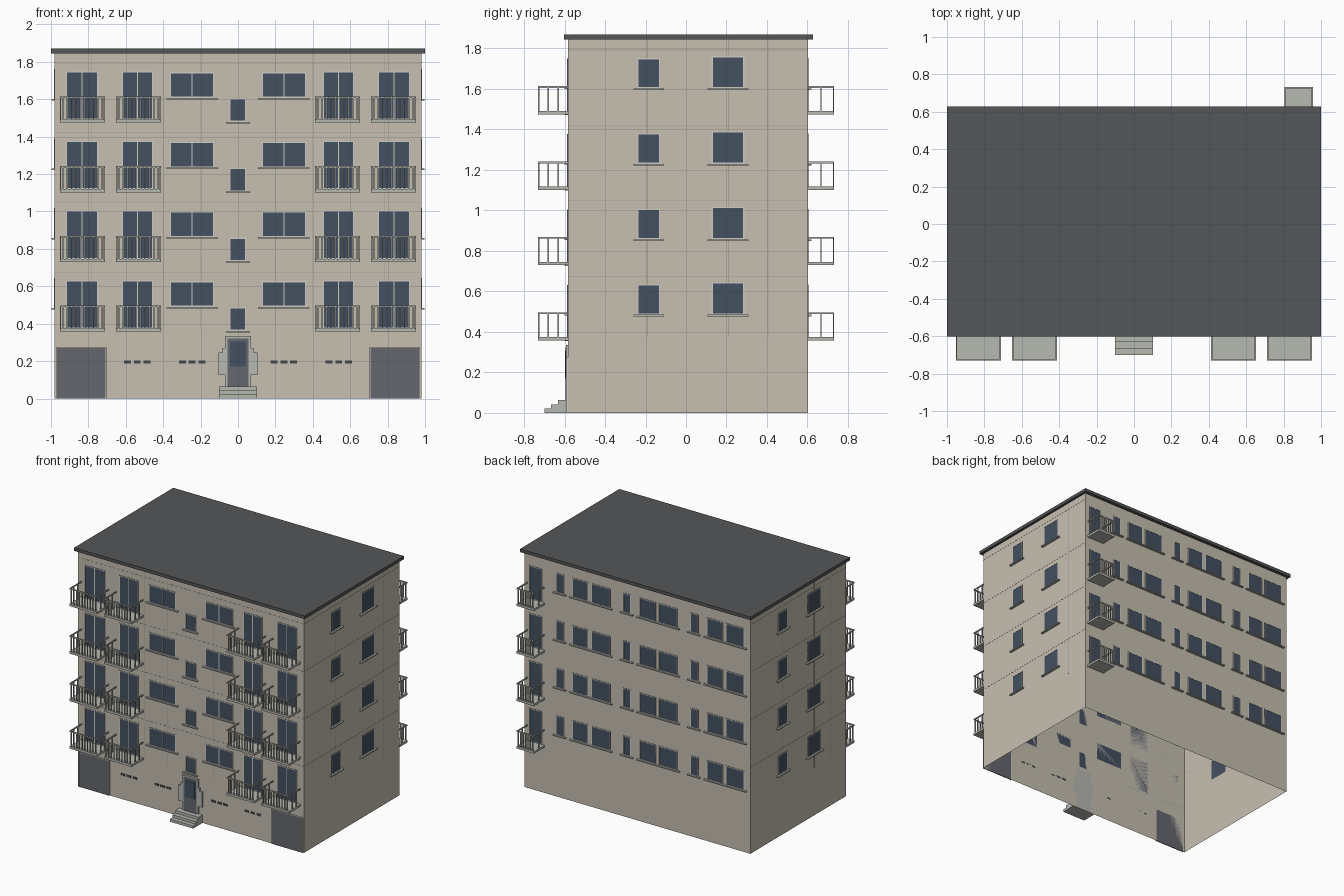
import bpy, bmesh
from mathutils import Vector

if "Cube" in bpy.data.objects:
    bpy.data.objects.remove(bpy.data.objects["Cube"])

X, YF, YB = 0.98, -0.583, 0.602      # wall planes
WALL_TOP, PERIOD, FLOORS = 1.846, 0.3725, 4


def material(name, r, g, b):
    m = bpy.data.materials.new(name)
    m.diffuse_color = (r, g, b, 1)
    m.use_nodes = True
    m.node_tree.nodes["Principled BSDF"].inputs["Base Color"].default_value = m.diffuse_color
    return m


WALL = material("plaster", 0.57, 0.52, 0.44)
SEAM = material("seam", 0.40, 0.37, 0.32)
ROOF = material("roof_grey", 0.09, 0.092, 0.097)
GLASS = material("glass", 0.058, 0.08, 0.115)
FRAME = material("frame_light", 0.62, 0.61, 0.57)
STONE = material("concrete", 0.47, 0.48, 0.44)
METAL = material("garage_grey", 0.13, 0.137, 0.155)
DARK = material("vent_dark", 0.06, 0.065, 0.07)


def finish(name, bm, mat):
    bmesh.ops.recalc_face_normals(bm, faces=bm.faces)
    me = bpy.data.meshes.new(name)
    bm.to_mesh(me)
    bm.free()
    me.materials.append(mat)
    ob = bpy.data.objects.new(name, me)
    bpy.context.collection.objects.link(ob)
    return ob


def boxes(name, items, mat):
    """One object made of boxes given as two opposite corners."""
    bm = bmesh.new()
    for lo, hi in items:
        a, b = Vector(lo), Vector(hi)
        size, mid = b - a, (a + b) / 2
        for v in bmesh.ops.create_cube(bm, size=1)["verts"]:
            v.co = Vector(p * q for p, q in zip(v.co, size)) + mid
    return finish(name, bm, mat)


def on_wall(side, u0, u1, z0, z1, d0, d1):
    """Box on a wall: u runs along the wall, d outwards from it."""
    if side == "front":
        c = (u0, YF - d1, z0), (u1, YF - d0, z1)
    elif side == "back":
        c = (u0, YB + d0, z0), (u1, YB + d1, z1)
    elif side == "right":
        c = (X + d0, u0, z0), (X + d1, u1, z1)
    else:
        c = (-X - d1, u0, z0), (-X - d0, u1, z1)
    return c


# Walls: a shell open at the bottom, and the flat roof slab
bm = bmesh.new()
for v in bmesh.ops.create_cube(bm, size=1)["verts"]:
    v.co = Vector((v.co.x * 2 * X, v.co.y * (YB - YF) + (YB + YF) / 2,
                   (v.co.z + 0.5) * WALL_TOP))
bm.faces.ensure_lookup_table()
bottom = [f for f in bm.faces if f.calc_center_median().z < 0.01]
bmesh.ops.delete(bm, geom=bottom, context="FACES")
finish("walls", bm, WALL)
boxes("roof", [((-1, -0.602, 1.845), (1, 0.627, 1.87))], ROOF)

# Panel seams on the front and both ends
seams = []
for side, lo, hi, posts in (("front", -X, X, (-0.785, -0.4, -0.2, 0.2, 0.4, 0.785)),
                            ("right", YF, YB, (-0.19, 0.21, 0.405)),
                            ("left", YF, YB, (0.21, -0.19, -0.385))):
    for u in posts:
        seams.append(on_wall(side, u - 0.0015, u + 0.0015, 0.375, WALL_TOP, 0, 0.001))
    for k in range(FLOORS):
        z = 0.675 + k * PERIOD
        seams.append(on_wall(side, lo, hi, z - 0.0015, z + 0.0015, 0, 0.001))
boxes("panel_seams", seams, SEAM)

glass, frames, sills, slabs, rails = [], [], [], [], []


def window(side, u0, u1, z0, z1, panes=1, sill=True):
    w = 0.006
    glass.append(on_wall(side, u0, u1, z0, z1, 0, 0.002))
    for i in range(panes + 1):
        u = u0 + (u1 - u0 - w) * i / panes
        frames.append(on_wall(side, u, u + w, z0, z1, 0, 0.004))
    for z in (z0, z1 - w):
        frames.append(on_wall(side, u0, u1, z, z + w, 0, 0.004))
    if sill:
        sills.append(on_wall(side, u0 - 0.02, u1 + 0.02, z0 - 0.008, z0, 0, 0.017))


def balcony(side, u0, u1, z, depth, front_bars, side_bars):
    t, base, top = 0.007, z + 0.017, z + 0.14
    slabs.append(on_wall(side, u0, u1, z, base, 0, depth))
    # hand rail on three sides
    rails.append(on_wall(side, u0, u1, top - 0.009, top, depth - t, depth))
    for u in (u0, u1 - t):
        rails.append(on_wall(side, u, u + t, top - 0.009, top, 0, depth - t))
    # balusters
    for i in range(front_bars):
        u = u0 + (u1 - u0 - t) * (i + 0.5) / front_bars
        rails.append(on_wall(side, u, u + t, base, top - 0.009, depth - t, depth))
    for i in range(1, side_bars + 1):
        d = depth * i / (side_bars + 1)
        for u in (u0, u1 - t):
            rails.append(on_wall(side, u, u + t, base, top - 0.009, d - t / 2, d + t / 2))


# Everything that repeats on each floor
for k in range(FLOORS):
    h = k * PERIOD
    for s in (-1, 1):
        def span(a, b):
            return sorted((s * a, s * b))
        for a, b in ((0.711, 0.952), (0.412, 0.652)):
            balcony("front", *span(a, b), 0.357 + h, 0.147, 10, 2)
        for a, b in ((0.747, 0.92), (0.455, 0.62)):
            window("front", *span(a, b), 0.374 + h, 0.632 + h, 2, False)
        window("front", *span(0.128, 0.363), 0.49 + h, 0.627 + h, 2)
    window("front", -0.045, 0.043, 0.362 + h, 0.487 + h)
    # end walls, the left one being the right one turned half round
    window("right", -0.24, -0.128, 0.485 + h, 0.635 + h)
    window("right", 0.127, 0.288, 0.485 + h, 0.645 + h)
    window("left", 0.148, 0.26, 0.485 + h, 0.635 + h)
    window("left", -0.268, -0.107, 0.485 + h, 0.645 + h)
    # back: three groups of windows, the first pair of panes ending at the balcony
    for g in range(3):
        o = -0.583 * g
        window("back", 0.637 + o, 0.705 + o, 0.485 + h, 0.635 + h)
        window("back", 0.423 + o, 0.562 + o, 0.485 + h, 0.635 + h)
        window("back", 0.235 + o, 0.398 + o, 0.485 + h, 0.635 + h)
    window("back", 0.828, 0.938, 0.374 + h, 0.632 + h, 1, False)
    balcony("back", 0.805, 0.957, 0.357 + h, 0.13, 7, 1)

boxes("window_glass", glass, GLASS)
boxes("window_frames", frames, FRAME)
boxes("window_sills", sills, STONE)
boxes("balcony_slabs", slabs, STONE)
boxes("balcony_railings", rails, STONE)

# Garage doors and basement vents
garages, garage_frames, vents = [], [], []
for s in (-1, 1):
    a, b = sorted((s * 0.709, s * 0.968))
    garages.append(on_wall("front", a, b, 0, 0.27, 0, 0.006))
    for u in (a - 0.005, b):
        garage_frames.append(on_wall("front", u, u + 0.005, 0, 0.275, 0, 0.009))
    garage_frames.append(on_wall("front", a, b, 0.27, 0.275, 0, 0.009))
    for start in (0.175, 0.468):
        for i in range(3):
            a, b = sorted((s * (start + i * 0.052), s * (start + i * 0.052 + 0.037)))
            vents.append(on_wall("front", a, b, 0.186, 0.203, 0, 0.003))
boxes("garage_doors", garages, METAL)
boxes("garage_door_frames", garage_frames, FRAME)
boxes("basement_vents", vents, DARK)

# Entrance: stepped stone surround, door with a pane, three steps
half = [(0.07, 0.0), (0.07, 0.125), (0.105, 0.125), (0.105, 0.245),
        (0.083, 0.245), (0.083, 0.27), (0.07, 0.27), (0.07, 0.335)]
outline = half + [(-x, z) for x, z in reversed(half)]
bm = bmesh.new()
face = bm.faces.new([bm.verts.new((x, YF, z)) for x, z in outline])
ext = bmesh.ops.extrude_face_region(bm, geom=[face])["geom"]
bmesh.ops.translate(bm, vec=(0, -0.01, 0),
                    verts=[v for v in ext if isinstance(v, bmesh.types.BMVert)])
finish("entrance_surround", bm, STONE)
boxes("entrance_door", [on_wall("front", -0.057, 0.057, 0.062, 0.322, 0.01, 0.013)], METAL)
boxes("entrance_door_pane", [on_wall("front", -0.043, 0.043, 0.172, 0.305, 0.013, 0.015)], GLASS)
boxes("entrance_steps", [((-0.101, y, z), (0.101, YF, z + 0.021)) for y, z in
                         ((-0.70, 0), (-0.667, 0.021), (-0.632, 0.042))], STONE)
